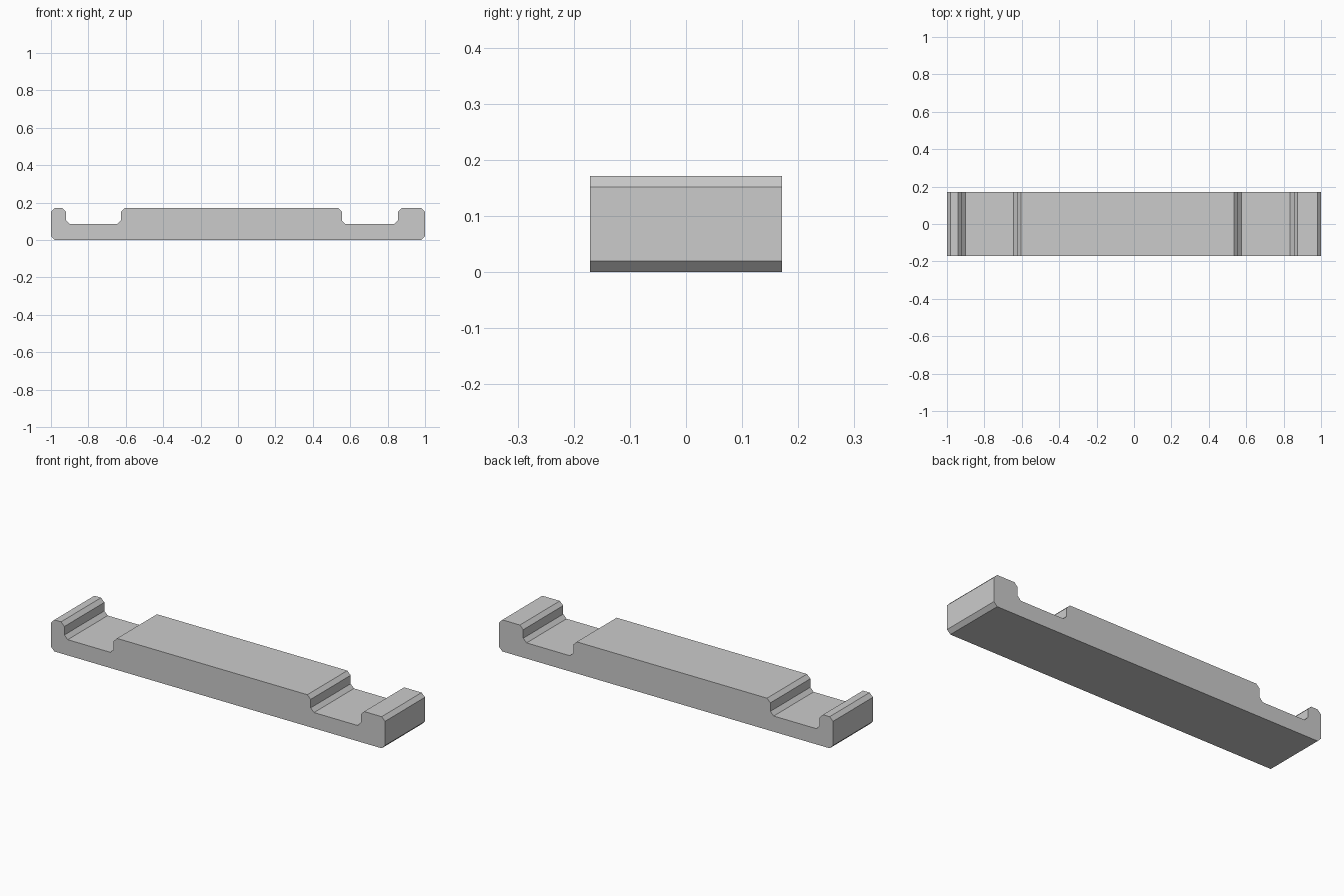
import bpy, bmesh
from mathutils import Vector

if "Cube" in bpy.data.objects:
    bpy.data.objects.remove(bpy.data.objects["Cube"])

HALF_WIDTH, HEIGHT, FLOOR, CHAMFER = 0.171, 0.171, 0.085, 0.02

# Side profile (x, z) with square corners: two notches cut into a long bar
corners = [(-1, 0), (1, 0), (1, HEIGHT)]
for right, left in ((0.855, 0.555), (-0.625, -0.92)):
    corners += [(right, HEIGHT), (right, FLOOR), (left, FLOOR), (left, HEIGHT)]
corners.append((-1, HEIGHT))


def chamfered(points, size):
    """Replace each corner by two points set back along its edges."""
    pts = [Vector(p) for p in points]
    out = []
    for i, p in enumerate(pts):
        for q in (pts[i - 1], pts[(i + 1) % len(pts)]):
            out.append(p + (q - p).normalized() * size)
    return out


# Notched bar: profile extruded across the width
bm = bmesh.new()
face = bm.faces.new([bm.verts.new((p.x, -HALF_WIDTH, p.y))
                     for p in chamfered(corners, CHAMFER)])
ext = bmesh.ops.extrude_face_region(bm, geom=[face], use_keep_orig=True)
verts = [g for g in ext["geom"] if isinstance(g, bmesh.types.BMVert)]
bmesh.ops.translate(bm, verts=verts, vec=(0, 2 * HALF_WIDTH, 0))
bmesh.ops.recalc_face_normals(bm, faces=bm.faces)
mesh = bpy.data.meshes.new("notched_bar")
bm.to_mesh(mesh)
bm.free()
bpy.context.collection.objects.link(bpy.data.objects.new("notched_bar", mesh))
